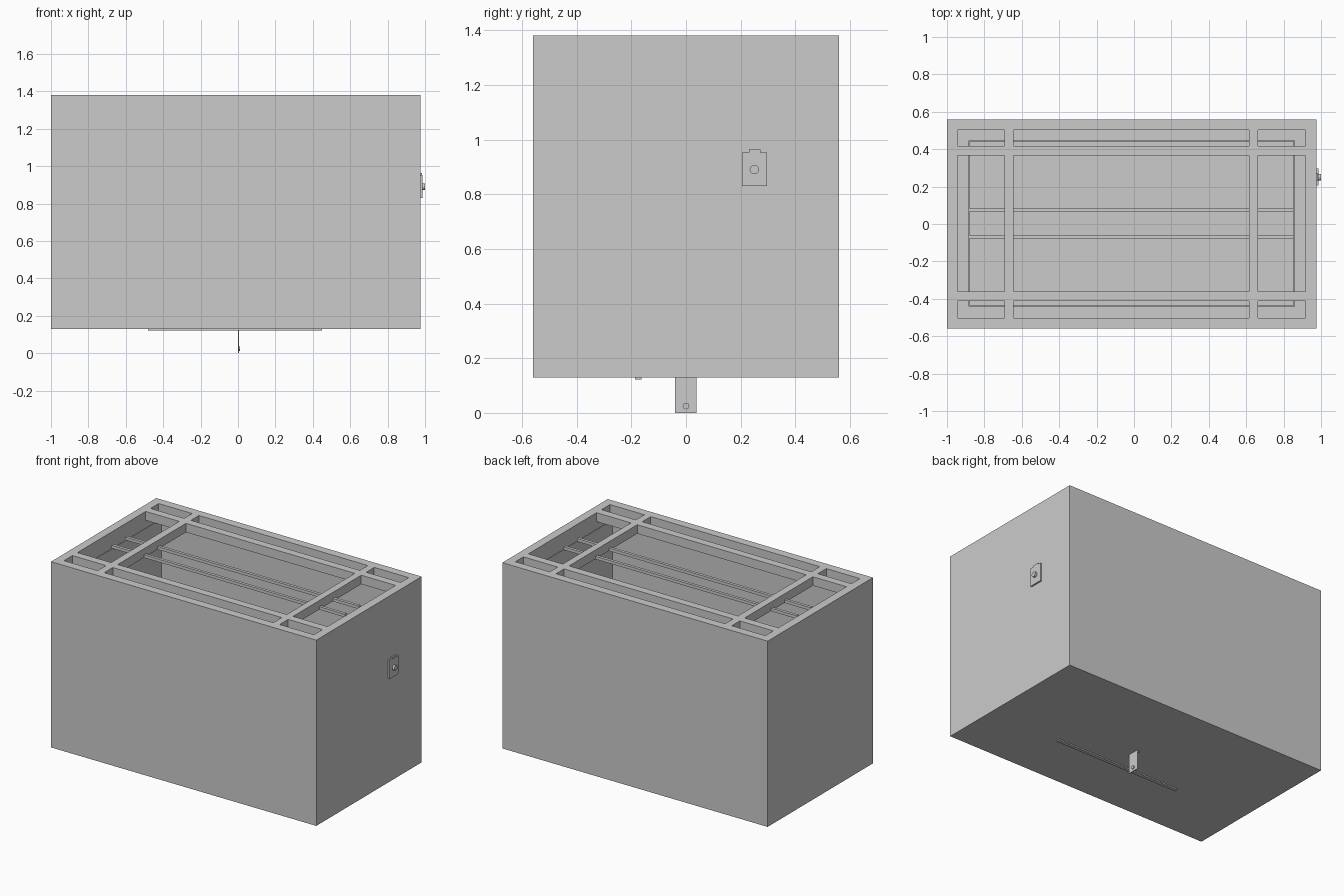
import bpy, bmesh, math
from mathutils import Vector, Matrix

if "Cube" in bpy.data.objects:
    bpy.data.objects.remove(bpy.data.objects["Cube"])

grey = bpy.data.materials.new("light grey")
grey.diffuse_color = (0.6, 0.6, 0.6, 1)
grey.use_nodes = True
grey.node_tree.nodes["Principled BSDF"].inputs["Base Color"].default_value = grey.diffuse_color


def finish(name, bm):
    bmesh.ops.recalc_face_normals(bm, faces=bm.faces)
    mesh = bpy.data.meshes.new(name)
    bm.to_mesh(mesh)
    bm.free()
    mesh.materials.append(grey)
    ob = bpy.data.objects.new(name, mesh)
    bpy.context.collection.objects.link(ob)
    return ob


def box(name, x, y, z):
    """Box from three (low, high) ranges."""
    bm = bmesh.new()
    bmesh.ops.create_cube(bm, size=1)
    for v in bm.verts:
        v.co = Vector([r[0] if c < 0 else r[1] for c, r in zip(v.co, (x, y, z))])
    return finish(name, bm)


def pin(name, x, y, z, r):
    """Cylinder lying along x."""
    bm = bmesh.new()
    m = Matrix.Translation(((x[0] + x[1]) / 2, y, z)) @ Matrix.Rotation(math.pi / 2, 4, 'Y')
    bmesh.ops.create_cone(bm, cap_ends=True, segments=24, radius1=r, radius2=r,
                          depth=x[1] - x[0], matrix=m)
    return finish(name, bm)


def tub(name, x, y, z, wall, floor):
    """Open-topped box with thick walls and floor."""
    bm = bmesh.new()

    def ring(d, h):
        return [bm.verts.new(p) for p in ((x[0] + d, y[0] + d, h), (x[1] - d, y[0] + d, h),
                                          (x[1] - d, y[1] - d, h), (x[0] + d, y[1] - d, h))]
    rings = [ring(0, z[0]), ring(0, z[1]), ring(wall, z[1]), ring(wall, z[0] + floor)]
    for a, b in zip(rings, rings[1:]):
        for i in range(4):
            j = (i + 1) % 4
            bm.faces.new((a[i], a[j], b[j], b[i]))
    bm.faces.new(rings[0])
    bm.faces.new(rings[-1])
    return finish(name, bm)


# outer casing and thin inner liner
tub("casing", (-1, 0.975), (-0.56, 0.56), (0.13, 1.38), 0.057, 0.05)
tub("liner", (-0.885, 0.86), (-0.442, 0.447), (0.19, 1.318), 0.007, 0.01)

# top frame bars
BAR = (1.32, 1.38)
for i, (a, b) in enumerate(((-0.413, -0.36), (0.365, 0.418))):
    box(f"long_bar_{i}", (-0.944, 0.919), (a, b), BAR)
for i, (a, b) in enumerate(((-0.693, -0.643), (0.615, 0.662))):
    for j, (c, d) in enumerate(((-0.504, -0.413), (-0.36, 0.365), (0.418, 0.504))):
        box(f"cross_bar_{i}_{j}", (a, b), (c, d), BAR)

# hanging rods
for i, y in enumerate((-0.07, 0.075)):
    box(f"rod_{i}", (-0.885, 0.853), (y - 0.01, y + 0.01), (1.318, 1.338))

# latch on the right side
box("latch_plate", (0.975, 0.986), (0.205, 0.297), (0.83, 0.953))
box("latch_tab", (0.975, 0.984), (0.23, 0.272), (0.953, 0.963))
pin("latch_knob", (0.986, 1.0), 0.25, 0.89, 0.017)

# underside strip and hanging tab
box("bottom_strip", (-0.48, 0.45), (-0.187, -0.163), (0.122, 0.13))
box("tab_foot", (-0.012, 0.006), (-0.04, 0.038), (0.122, 0.13))
box("hanging_tab", (0.0, 0.006), (-0.04, 0.038), (0, 0.13))
pin("tab_knob", (0.006, 0.012), 0, 0.025, 0.012)
